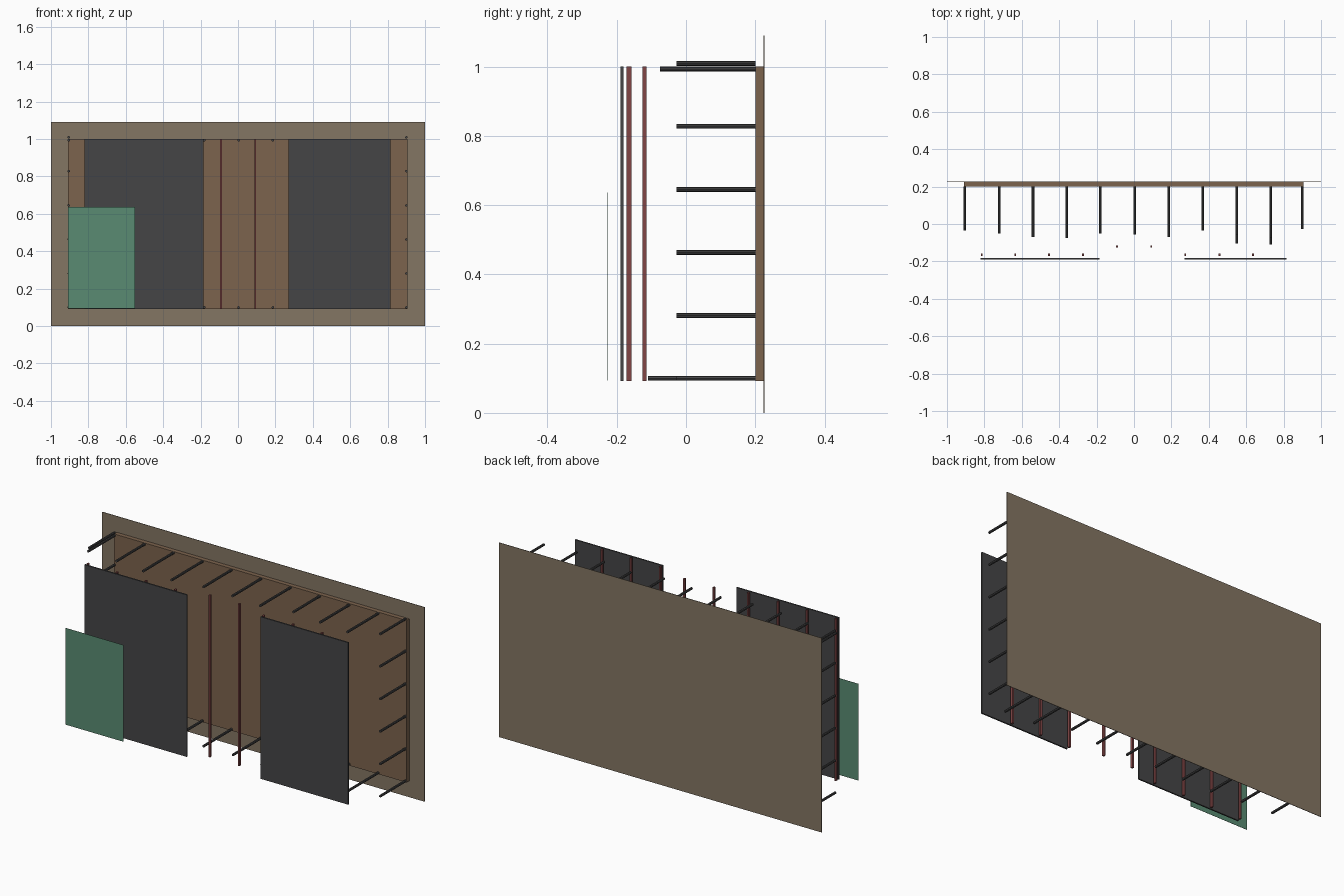
import bpy, math

if "Cube" in bpy.data.objects:
    bpy.data.objects.remove(bpy.data.objects["Cube"])


def material(name, r, g, b, a=1.0):
    m = bpy.data.materials.new(name)
    m.diffuse_color = (r, g, b, a)
    m.use_nodes = True
    m.node_tree.nodes["Principled BSDF"].inputs["Base Color"].default_value = m.diffuse_color
    return m


WALL = material("wall_brown", 0.23, 0.18, 0.125)
WOOD = material("wood_brown", 0.20, 0.125, 0.075)
DARK = material("dark_grey", 0.06, 0.06, 0.062)
RED = material("dark_red", 0.22, 0.06, 0.06)
GREEN = material("green", 0.10, 0.26, 0.17)


def box(name, x, y, z, mat):
    """Box from (min, max) ranges on each axis."""
    bpy.ops.mesh.primitive_cube_add(
        size=1, location=[(r[0] + r[1]) / 2 for r in (x, y, z)])
    ob = bpy.context.object
    ob.name = name
    ob.scale = [r[1] - r[0] for r in (x, y, z)]
    bpy.ops.object.transform_apply(location=False, rotation=False, scale=True)
    ob.data.materials.append(mat)
    return ob


def rod(name, x, z, y_end, r=0.0068):
    """Spacer rod running forward from the back board."""
    y0 = 0.2
    bpy.ops.mesh.primitive_cylinder_add(
        vertices=8, radius=r, depth=y0 - y_end,
        location=(x, (y0 + y_end) / 2, z), rotation=(math.pi / 2, 0, 0))
    ob = bpy.context.object
    ob.name = name
    ob.data.materials.append(DARK)


# wall sheet and raised back board
box("wall_sheet", (-1, 1), (0.2245, 0.227), (0, 1.09), WALL)
box("back_board", (-0.908, 0.905), (0.2, 0.2245), (0.092, 1.0), WOOD)

# rods along the top and bottom edges: x, top end, bottom end
EDGE = [(-0.905, -0.035, -0.03), (-0.72, -0.05, -0.04), (-0.54, -0.07, -0.06),
        (-0.36, -0.075, -0.06), (-0.18, -0.05, -0.05), (0.003, -0.055, -0.05),
        (0.186, -0.07, -0.06), (0.367, -0.035, -0.035), (0.55, -0.06, -0.105),
        (0.73, -0.075, -0.11)]
for x, top, bottom in EDGE:
    rod("top_rod", x, 0.993, top)
    rod("bottom_rod", x, 0.1, bottom)

# rods up both sides
for z in (0.1, 0.281, 0.463, 0.645, 0.828, 1.009):
    rod("right_side_rod", 0.9, z, -0.027)
    if z > 0.2:
        rod("left_side_rod", -0.905, z, -0.027)

# upright slats behind the panels, and two free in the middle
for x in (-0.814, -0.635, -0.455, -0.272, 0.274, 0.457, 0.637):
    box("panel_slat", (x - 0.005, x + 0.005), (-0.172, -0.158), (0.092, 1.0), RED)
for x in (-0.09, 0.092):
    box("middle_slat", (x - 0.005, x + 0.005), (-0.126, -0.114), (0.092, 1.0), RED)

# dark front panels and green front sheet
box("left_panel", (-0.82, -0.185), (-0.189, -0.181), (0.092, 1.0), DARK)
box("right_panel", (0.271, 0.816), (-0.189, -0.181), (0.092, 1.0), DARK)
box("green_sheet", (-0.91, -0.552), (-0.2275, -0.2265), (0.094, 0.636), GREEN)
